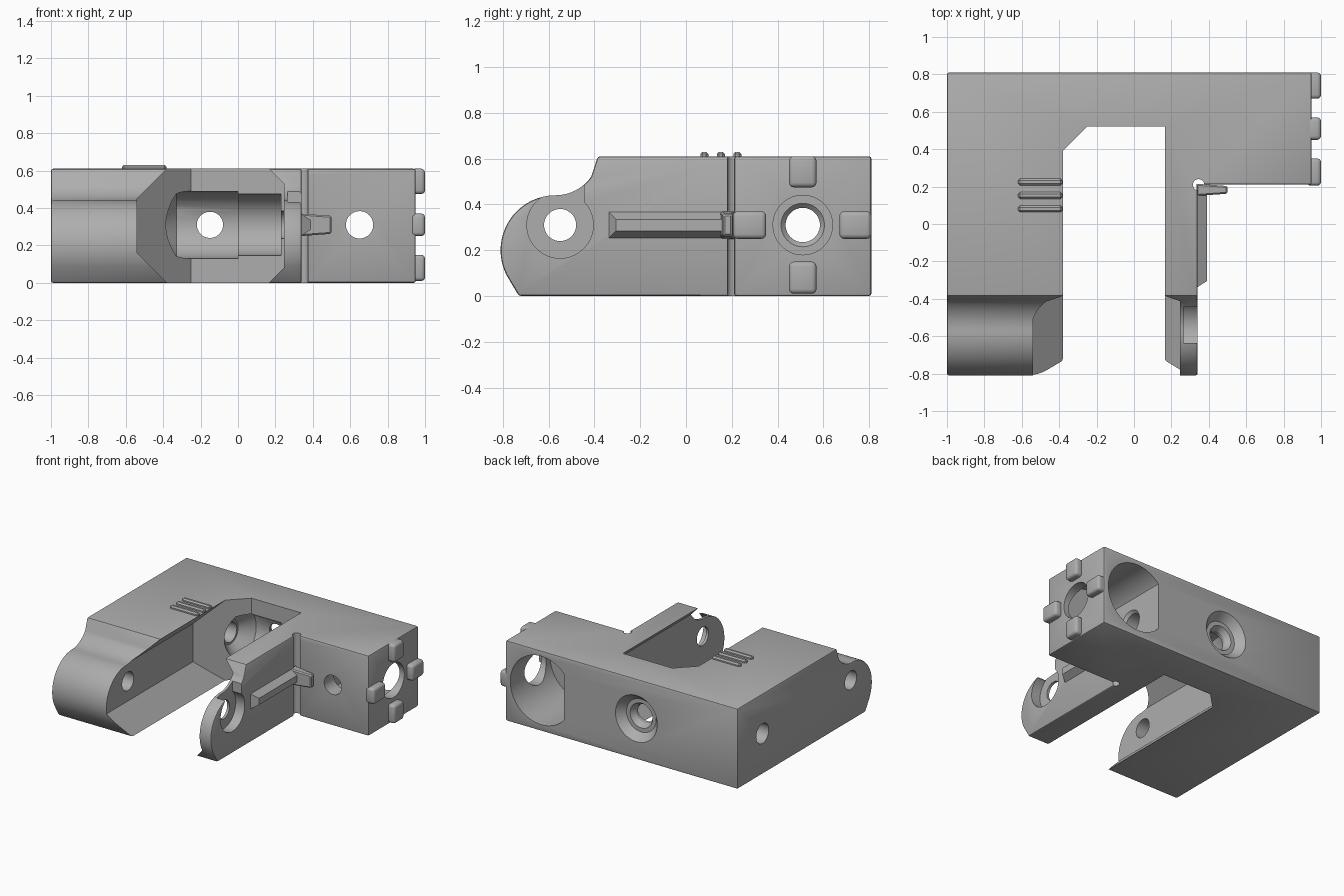
import bpy, bmesh, math
from mathutils import Matrix, Vector

cube = bpy.data.objects.get("Cube")
if cube:
    bpy.data.objects.remove(cube, do_unlink=True)

grey = bpy.data.materials.new("plain_grey")
grey.use_nodes = True
COLOUR = (0.42, 0.42, 0.42, 1)
grey.diffuse_color = COLOUR
grey.node_tree.nodes["Principled BSDF"].inputs["Base Color"].default_value = COLOUR


def finish(bm, name):
    bmesh.ops.recalc_face_normals(bm, faces=bm.faces[:])
    mesh = bpy.data.meshes.new(name)
    bm.to_mesh(mesh)
    bm.free()
    mesh.materials.append(grey)
    ob = bpy.data.objects.new(name, mesh)
    bpy.context.collection.objects.link(ob)
    return ob


def prism(name, points, axis, lo, hi):
    """Extrude a 2D outline along x (yz outline) or y (xz outline)."""
    bm = bmesh.new()
    place = (lambda a, b: (lo, a, b)) if axis == "x" else (lambda a, b: (a, lo, b))
    face = bm.faces.new([bm.verts.new(place(a, b)) for a, b in points])
    new = bmesh.ops.extrude_face_region(bm, geom=[face])["geom"]
    step = Vector((hi - lo, 0, 0)) if axis == "x" else Vector((0, hi - lo, 0))
    bmesh.ops.translate(bm, vec=step, verts=[v for v in new if isinstance(v, bmesh.types.BMVert)])
    return finish(bm, name)


def box(name, x, y, z, taper=None):
    """Box between ranges; taper shrinks its +x face by that margin."""
    bm = bmesh.new()
    bmesh.ops.create_cube(bm, size=1)
    for v in bm.verts:
        s = v.co * 2
        m = taper if taper and s.x > 0 else 0
        v.co = [(r[0] + r[1]) / 2 + c * ((r[1] - r[0]) / 2 - (m if i else 0))
                for i, (r, c) in enumerate(zip((x, y, z), s))]
    return finish(bm, name)


def drill(axis, lo, hi, a, b, r1, r2=None):
    """Round cutter from lo (radius r1) to hi (radius r2) along an axis."""
    bm = bmesh.new()
    mid = (lo + hi) / 2
    turn = {"x": Matrix.Rotation(math.pi / 2, 4, "Y"),
            "y": Matrix.Rotation(-math.pi / 2, 4, "X"), "z": Matrix()}[axis]
    pos = {"x": (mid, a, b), "y": (a, mid, b), "z": (a, b, mid)}[axis]
    bmesh.ops.create_cone(bm, cap_ends=True, segments=64, radius1=r1,
                          radius2=r1 if r2 is None else r2, depth=hi - lo,
                          matrix=Matrix.Translation(pos) @ turn)
    return finish(bm, "cutter")


def slice_off(ob, point, normal):
    """Trim the side of a solid that the normal points to."""
    bm = bmesh.new()
    bm.from_mesh(ob.data)
    res = bmesh.ops.bisect_plane(bm, geom=bm.verts[:] + bm.edges[:] + bm.faces[:],
                                 plane_co=point, plane_no=normal, clear_outer=True)
    cut = [e for e in res["geom_cut"] if isinstance(e, bmesh.types.BMEdge)]
    bmesh.ops.holes_fill(bm, edges=cut)
    bmesh.ops.recalc_face_normals(bm, faces=bm.faces[:])
    bm.to_mesh(ob.data)
    bm.free()
    return ob


def apply(ob, mod):
    bpy.context.view_layer.objects.active = ob
    bpy.ops.object.modifier_apply(modifier=mod.name)


def bevel(ob, width, segments=2):
    mod = ob.modifiers.new("bevel", "BEVEL")
    mod.width, mod.segments = width, segments
    mod.limit_method, mod.angle_limit = "ANGLE", math.radians(35)
    apply(ob, mod)


def cut(ob, cutter):
    cutter.hide_render = True
    mod = ob.modifiers.new("cut", "BOOLEAN")
    mod.operation, mod.solver, mod.object = "DIFFERENCE", "EXACT", cutter
    apply(ob, mod)
    bpy.data.objects.remove(cutter, do_unlink=True)


def arc(cy, cz, r, start, end, steps):
    return [(cy + r * math.cos(math.radians(start + (end - start) * i / steps)),
             cz + r * math.sin(math.radians(start + (end - start) * i / steps)))
            for i in range(steps + 1)]


TOP, PIN_Y, BORE_Y, MID = 0.61, -0.55, 0.51, 0.31

# Body: side profile with rounded nose, then stepped in on the left side
profile = [(-0.73, 0), (0.81, 0), (0.81, TOP), (-0.385, TOP)]
profile += arc(-0.57, 0.63, 0.19, 325, 270, 10)
profile += arc(-0.57, 0.2, 0.24, 95, 207, 24)
body = prism("bracket_body", profile, "x", -1, 0.95)
cut(body, box("cutter", (0.34, 2), (-2, 0.21), (-1, 2)))
bevel(body, 0.011)

# Open channel between the arms, undercut, with a slanted rear corner
channel = prism("cutter", [(-0.38, -0.1), (-0.38, 0), (-0.54, 0.16), (-0.54, 0.45),
                           (-0.38, TOP), (-0.38, 0.8), (0.165, 0.8), (0.165, TOP),
                           (0.245, 0.53), (0.245, 0.08), (0.165, 0), (0.165, -0.1)],
                "y", -1, 0.52)
cut(body, slice_off(channel, (-0.25, 0.52, 0), (-1, 1, 0)))

# Stepped bore along the rear beam
cut(body, drill("x", -0.33, 0.0, BORE_Y, MID, 0.18))
cut(body, drill("x", -0.42, -0.3299, BORE_Y, MID, 0.09, 0.18))
cut(body, drill("x", -0.01, 0.23, BORE_Y, MID, 0.165))
cut(body, drill("x", -1.2, 1.2, BORE_Y, MID, 0.075))

# Flat-sided round cavity in the back, with its side and front openings
cavity = drill("y", 0.33, 1, 0.65, MID, 0.26)
cut(body, slice_off(cavity, (0.46, 0, 0), (-1, 0, 0)))
cut(body, drill("x", 0.7, 1.1, BORE_Y, MID, 0.13))
cut(body, drill("x", 0.44, 0.48, BORE_Y, MID, 0.075, 0.115))
cut(body, drill("y", 0.1, 0.5, 0.65, MID, 0.073))

# Dished screw seat in the back
cut(body, drill("y", 0.75, 0.815, -0.15, MID, 0.125, 0.18))
cut(body, drill("y", 0.71, 0.76, -0.15, MID, 0.07, 0.1))
cut(body, drill("y", 0.4, 1, -0.15, MID, 0.07))

# Pin holes through both arms, and the hook pocket open at the top
cut(body, drill("x", -1.2, 0.5, PIN_Y, MID, 0.07))
cut(body, drill("x", 0.265, 0.5, PIN_Y, MID, 0.145))
cut(body, box("cutter", (0.265, 0.5), (-0.635, -0.445), (0.35, 0.6)))

# Round relief in the inner corner
cut(body, drill("z", -0.1, 0.8, 0.345, 0.21, 0.03))

# Four locating tabs around the side opening
parts = [body]
for name, y, z in (("top_tab", (0.45, 0.57), (0.475, TOP)),
                   ("bottom_tab", (0.45, 0.57), (0.01, 0.15)),
                   ("front_tab", (0.205, 0.35), (0.25, 0.37)),
                   ("back_tab", (0.67, 0.81), (0.25, 0.37))):
    tab = box(name, (0.925, 1.0), y, z)
    bevel(tab, 0.02, 3)
    parts.append(tab)

# Stiffening rail and its corner foot on the outer side of the left arm
parts.append(box("side_rail", (0.335, 0.39), (-0.34, 0.215), (0.25, 0.37), 0.035))
foot = box("rail_foot", (0.335, 0.5), (0.15, 0.215), (0.25, 0.37), 0.012)
bevel(foot, 0.008, 1)
parts.append(foot)

# Three grip ribs on top
for i in range(3):
    rib = box("grip_rib_%d" % (i + 1), (-0.62, -0.382),
              (0.063 + 0.072 * i, 0.098 + 0.072 * i), (0.6, 0.63))
    bevel(rib, 0.01, 1)
    parts.append(rib)

for ob in bpy.context.view_layer.objects:
    ob.select_set(ob in parts)
bpy.context.view_layer.objects.active = body
bpy.ops.object.shade_smooth_by_angle(angle=math.radians(30))
